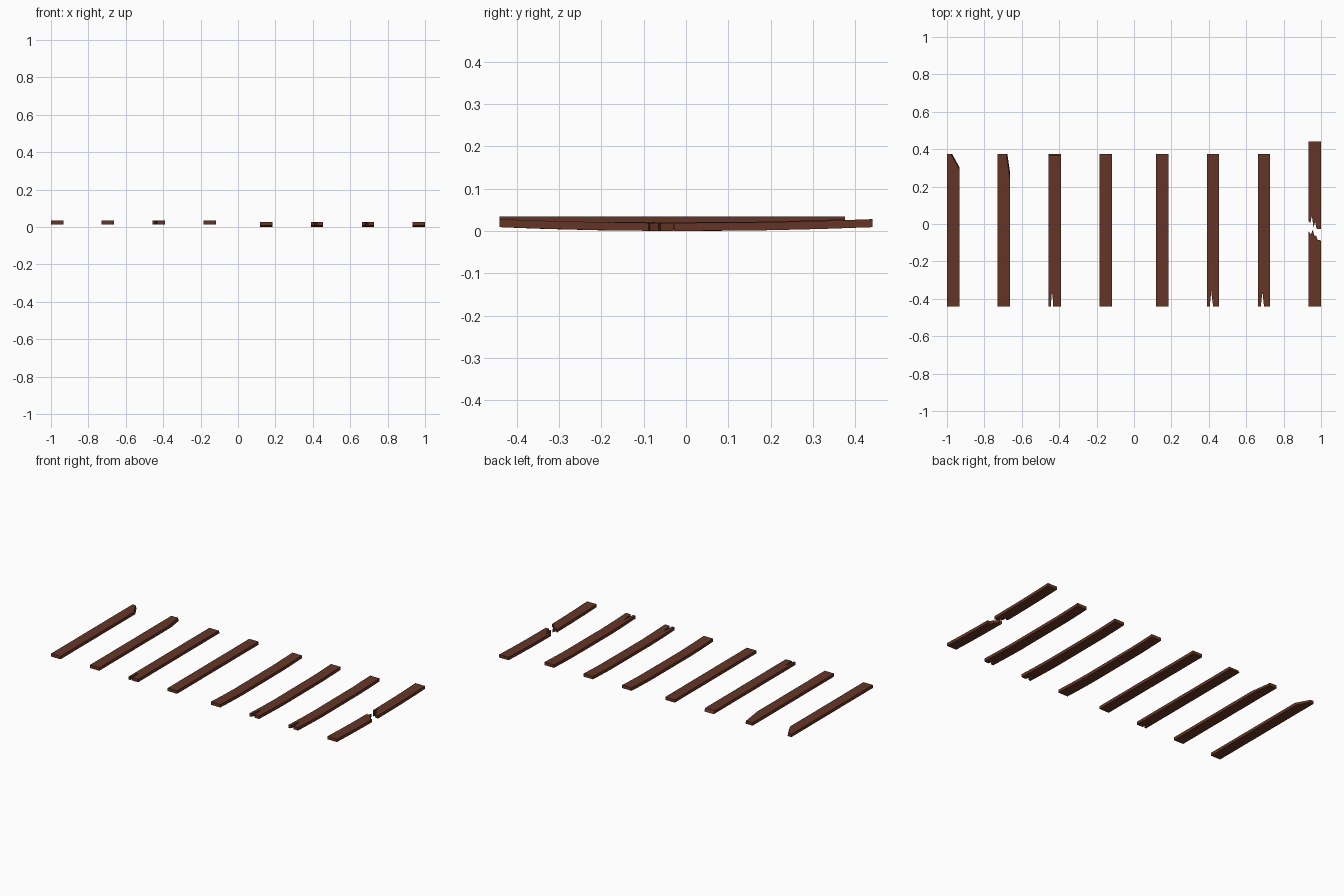
import bpy, bmesh
from mathutils import Vector

if "Cube" in bpy.data.objects:
    bpy.data.objects.remove(bpy.data.objects["Cube"])

HALF_W, THICK = 0.033, 0.019
FRONT, BACK = -0.44, 0.375
FLAT_Z, SAG = 0.015, 0.009

wood = bpy.data.materials.new("dark_wood")
wood.diffuse_color = (0.13, 0.036, 0.02, 1)
wood.use_nodes = True
wood.node_tree.nodes["Principled BSDF"].inputs["Base Color"].default_value = wood.diffuse_color


def plank(name, x, outlines, sagging=False, cut=None, rest_z=FLAT_Z):
    """Extrude each outline (local x, y), optionally chop a corner, then sag it."""
    bm = bmesh.new()
    for pts in outlines:
        face = bm.faces.new([bm.verts.new((px, py, 0)) for px, py in pts])
        ext = bmesh.ops.extrude_face_region(bm, geom=[face])
        top = [v for v in ext["geom"] if isinstance(v, bmesh.types.BMVert)]
        bmesh.ops.translate(bm, verts=top, vec=(0, 0, THICK))
    if cut:
        co, no = cut
        r = bmesh.ops.bisect_plane(bm, geom=bm.verts[:] + bm.edges[:] + bm.faces[:],
                                   plane_co=Vector(co), plane_no=Vector(no), clear_outer=True)
        rim = [e for e in r["geom_cut"] if isinstance(e, bmesh.types.BMEdge)]
        bmesh.ops.holes_fill(bm, edges=rim)
    if sagging:
        for y in (-0.32, -0.2, 0.2, 0.32):
            bmesh.ops.bisect_plane(bm, geom=bm.verts[:] + bm.edges[:] + bm.faces[:],
                                   plane_co=(0, y, 0), plane_no=(0, 1, 0))
    mid = (min(v.co.y for v in bm.verts) + max(v.co.y for v in bm.verts)) / 2
    half = max(v.co.y for v in bm.verts) - mid
    for v in bm.verts:
        v.co.z += SAG * ((v.co.y - mid) / half) ** 2 if sagging else rest_z
        v.co.x += x
    bmesh.ops.triangulate(bm, faces=[f for f in bm.faces if len(f.verts) > 4])
    bmesh.ops.recalc_face_normals(bm, faces=bm.faces)
    me = bpy.data.meshes.new(name)
    bm.to_mesh(me)
    bm.free()
    me.materials.append(wood)
    bpy.context.collection.objects.link(bpy.data.objects.new(name, me))


def outline(split=()):
    """Rectangle with optional split points along the front end."""
    return [(-HALF_W, FRONT), *split, (HALF_W, FRONT), (HALF_W, BACK), (-HALF_W, BACK)]


# Straight planks: two with chopped back corners, one split and bevelled, one whole
plank("plank_chopped_corner", -0.967, [outline()],
      cut=((-0.013, BACK, THICK), (0.9, 0.5, 0.35)))
plank("plank_shaved_corner", -0.696, [outline()],
      cut=((0.013, BACK, THICK), (0.98, 0.14, 0.3)))
plank("plank_split_left", -0.424,
      [outline([(-0.021, FRONT), (-0.016, -0.375), (-0.011, -0.38), (-0.009, FRONT)])],
      cut=((0, 0.366, THICK), (0, 1, 0.5)))
plank("plank_straight", -0.151, [outline()])

# Sagging planks: one whole, two split at the front
plank("plank_sagging", 0.151, [outline()], True)
plank("plank_sagging_split_a", 0.422,
      [outline([(-0.017, FRONT), (-0.009, -0.362), (0.001, FRONT)])], True)
plank("plank_sagging_split_b", 0.695,
      [outline([(-0.017, FRONT), (-0.008, -0.362), (0.0, FRONT)])], True)

# Long plank snapped in two with splintered ends
lower = [(HALF_W, -0.088), (0.015, -0.085), (0.008, -0.065), (-0.004, -0.06),
         (-0.011, -0.03), (-0.021, -0.055), (-HALF_W, -0.04)]
upper = [(-HALF_W, 0.015), (-0.025, 0.005), (-0.016, 0.042), (-0.007, -0.02),
         (0.001, 0.012), (0.009, -0.025), (HALF_W, -0.028)]
plank("plank_broken", 0.967,
      [[(-HALF_W, FRONT), (HALF_W, FRONT)] + lower,
       upper + [(HALF_W, 0.44), (-HALF_W, 0.44)]], True)
